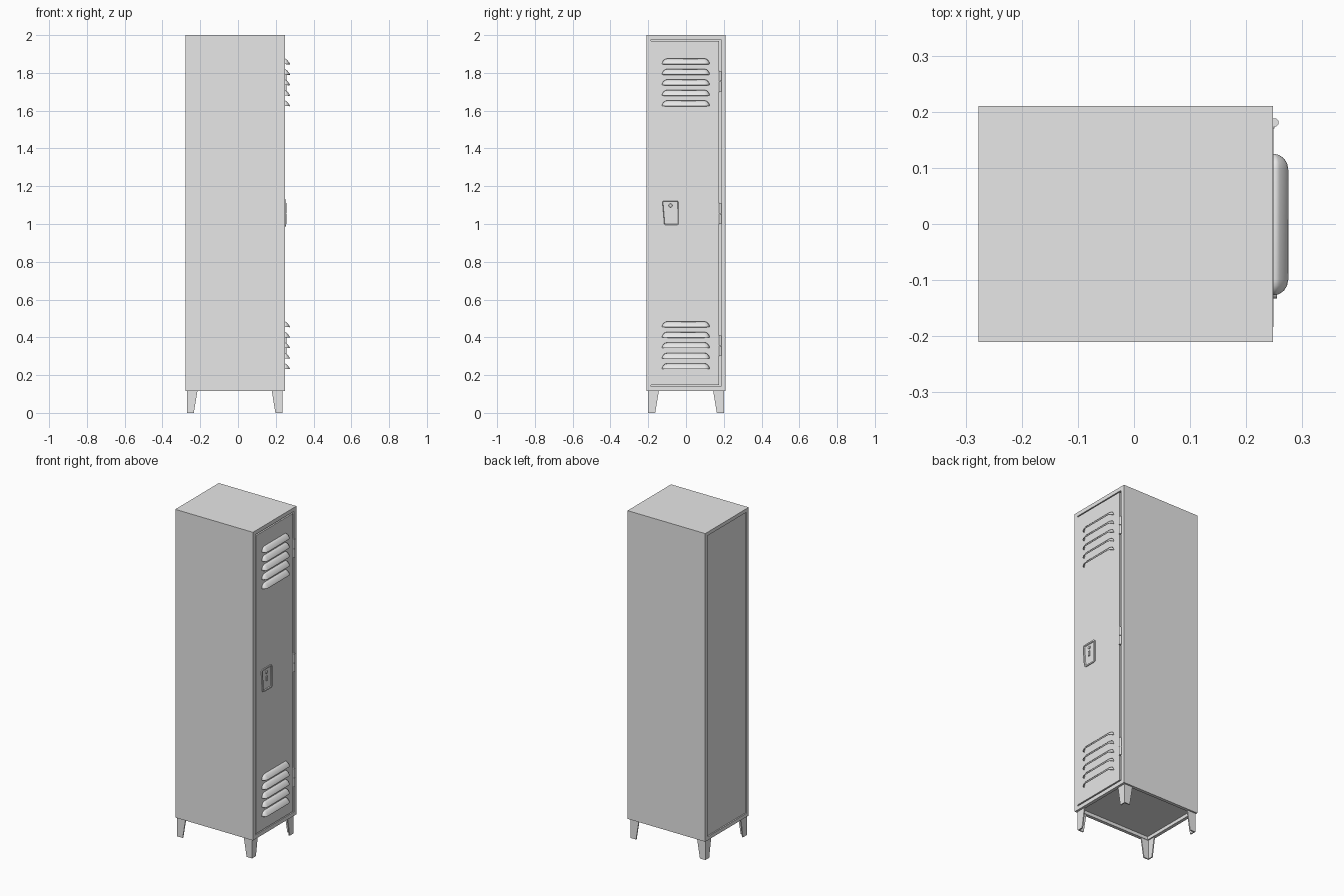
import bpy, bmesh, math
from mathutils import Vector

if "Cube" in bpy.data.objects:
    bpy.data.objects.remove(bpy.data.objects["Cube"])

grey = bpy.data.materials.new("painted_grey")
grey.diffuse_color = (0.8, 0.8, 0.8, 1)
grey.use_nodes = True
grey.node_tree.nodes["Principled BSDF"].inputs["Base Color"].default_value = grey.diffuse_color

X0, X1, W, Z0, Z1 = -0.277, 0.248, 0.21, 0.117, 2.0   # cabinet limits
DOOR_X = 0.249                                        # door outer face


def finish(name, bm, smooth=False):
    bmesh.ops.recalc_face_normals(bm, faces=bm.faces)
    me = bpy.data.meshes.new(name)
    bm.to_mesh(me)
    bm.free()
    me.materials.append(grey)
    ob = bpy.data.objects.new(name, me)
    bpy.context.collection.objects.link(ob)
    if smooth:
        bpy.ops.object.select_all(action='DESELECT')
        ob.select_set(True)
        bpy.context.view_layer.objects.active = ob
        bpy.ops.object.shade_smooth_by_angle(angle=math.radians(40))
    return ob


def add_box(bm, lo, hi):
    vs = bmesh.ops.create_cube(bm, size=1)["verts"]
    for v in vs:
        v.co = Vector([a + (b - a) * (c + 0.5) for a, b, c in zip(lo, hi, v.co)])


def add_prism(bm, pts, offset):
    """Extrude a closed planar outline along an offset."""
    vs = [bm.verts.new(p) for p in pts]
    face = bm.faces.new(vs)
    top = bmesh.ops.extrude_face_region(bm, geom=[face])["geom"]
    bmesh.ops.translate(bm, vec=offset,
                        verts=[g for g in top if isinstance(g, bmesh.types.BMVert)])
    return [g for g in top if isinstance(g, bmesh.types.BMFace)][0]


def face_towards(bm, d):
    return max(bm.faces, key=lambda f: f.calc_center_median().dot(Vector(d))
               if f.normal.dot(Vector(d)) > 0.9 else -9)


# Cabinet: box with sunken back panel, underside and door opening
bm = bmesh.new()
add_box(bm, (X0, -W, Z0), (X1, W, Z1))
bm.normal_update()
for d, rim, depth in (((-1, 0, 0), 0.022, 0.008), ((0, 0, -1), 0.02, 0.02),
                      ((1, 0, 0), 0.024, 0.018)):
    f = face_towards(bm, d)
    bmesh.ops.inset_region(bm, faces=[f], thickness=rim, use_even_offset=True)
    floor = bmesh.ops.extrude_face_region(bm, geom=[f])["geom"]
    bmesh.ops.translate(bm, vec=Vector(d) * -depth,
                        verts=[g for g in floor if isinstance(g, bmesh.types.BMVert)])
    bmesh.ops.delete(bm, geom=[f] if f.is_valid else [], context='FACES')
    bm.normal_update()
finish("cabinet", bm)

# Door panel, leaving a narrow gap on the hinge side, top and bottom
bm = bmesh.new()
add_box(bm, (X1 - 0.018, -0.184, 0.148), (DOOR_X, 0.174, 1.969))
finish("door", bm)


# Vent louvers: hoods that open downwards
def louver(name, z, y0=-0.127, y1=0.125, out=0.026, height=0.03, end=0.028):
    bm = bmesh.new()
    steps = [math.radians(a) for a in (4, 22, 45, 67, 90)]
    ys = [(y0 + end * (1 - math.cos(a)), math.sin(a)) for a in steps]
    ys += [(y1 - end * (1 - math.cos(a)), math.sin(a)) for a in reversed(steps)]
    profile = [(1, 0), (0.93, 0.16), (0.72, 0.45), (0.4, 0.78), (0, 1)]
    rows = [[bm.verts.new((DOOR_X + out * s * px, y, z + height * s * pz))
             for px, pz in profile] for y, s in ys]
    for a, b in zip(rows, rows[1:]):
        for i in range(len(profile) - 1):
            bm.faces.new((a[i], a[i + 1], b[i + 1], b[i]))
    for r in (rows[0], rows[-1]):
        bm.faces.new(r)
    ob = finish(name, bm, True)
    mod = ob.modifiers.new("sheet", 'SOLIDIFY')
    mod.thickness = 0.002
    mod.offset = -1


for group, base in (("upper", 1.624), ("lower", 0.232)):
    for i in range(5):
        louver(f"{group}_louver_{i + 1}", base + i * 0.0555)

# Hinges: leaf plate with a two-piece barrel
for i, zc in enumerate((0.355, 1.055, 1.755)):
    bm = bmesh.new()
    for lo, hi in ((-0.055, -0.001), (0.001, 0.055)):
        vs = bmesh.ops.create_cone(bm, cap_ends=True, segments=16, radius1=0.0075,
                                   radius2=0.0075, depth=hi - lo)["verts"]
        bmesh.ops.translate(bm, verts=vs, vec=(0.2505, 0.181, zc + (lo + hi) / 2))
    add_box(bm, (0.235, 0.17, zc - 0.053), (0.2505, 0.181, zc + 0.053))
    finish(f"hinge_{i + 1}", bm, True)

# Latch: tapered plate with a raised rim and sunken cup
bm = bmesh.new()
outline = []
for y, z, start in ((-0.043, 0.999, 270), (-0.044, 1.118, 0),
                    (-0.122, 1.118, 90), (-0.112, 0.999, 180)):
    for a in (0, 30, 60, 90):
        t = math.radians(start + a)
        outline.append((DOOR_X - 0.002, y + 0.011 * math.cos(t), z + 0.011 * math.sin(t)))
cap = add_prism(bm, outline, Vector((0.008, 0, 0)))
bm.normal_update()
bmesh.ops.inset_region(bm, faces=[cap], thickness=0.008, use_even_offset=True)
bmesh.ops.inset_region(bm, faces=[cap], thickness=0.003, use_even_offset=True)
bmesh.ops.translate(bm, verts=cap.verts, vec=(-0.005, 0, 0))
finish("latch_plate", bm, True)

# Lock button and lift lever inside the cup
bm = bmesh.new()
vs = bmesh.ops.create_cone(bm, cap_ends=True, segments=16, radius1=0.01,
                           radius2=0.009, depth=0.006)["verts"]
for v in vs:
    v.co = Vector((v.co.z + 0.252, v.co.x - 0.082, v.co.y + 1.098))
finish("lock_button", bm, True)
bm = bmesh.new()
add_box(bm, (0.248, -0.088, 1.045), (0.255, -0.076, 1.075))
finish("lift_lever", bm)

# Legs: tapered angle-section feet at the four corners
for xn, xc, sx in (("back", -0.271, 1), ("front", 0.235, -1)):
    for yn, sy in (("left", 1), ("right", -1)):
        bm = bmesh.new()
        yc, t = -0.2 * sy, 0.007
        taper = ((0, 0), (0.037, 0), (0.057, 0.122), (0.057, 0.138), (0, 0.138))
        add_prism(bm, [(xc + sx * d, yc, z) for d, z in taper], Vector((0, sy * t, 0)))
        add_prism(bm, [(xc, yc + sy * d, z) for d, z in taper], Vector((sx * t, 0, 0)))
        finish(f"{xn}_{yn}_leg", bm)
